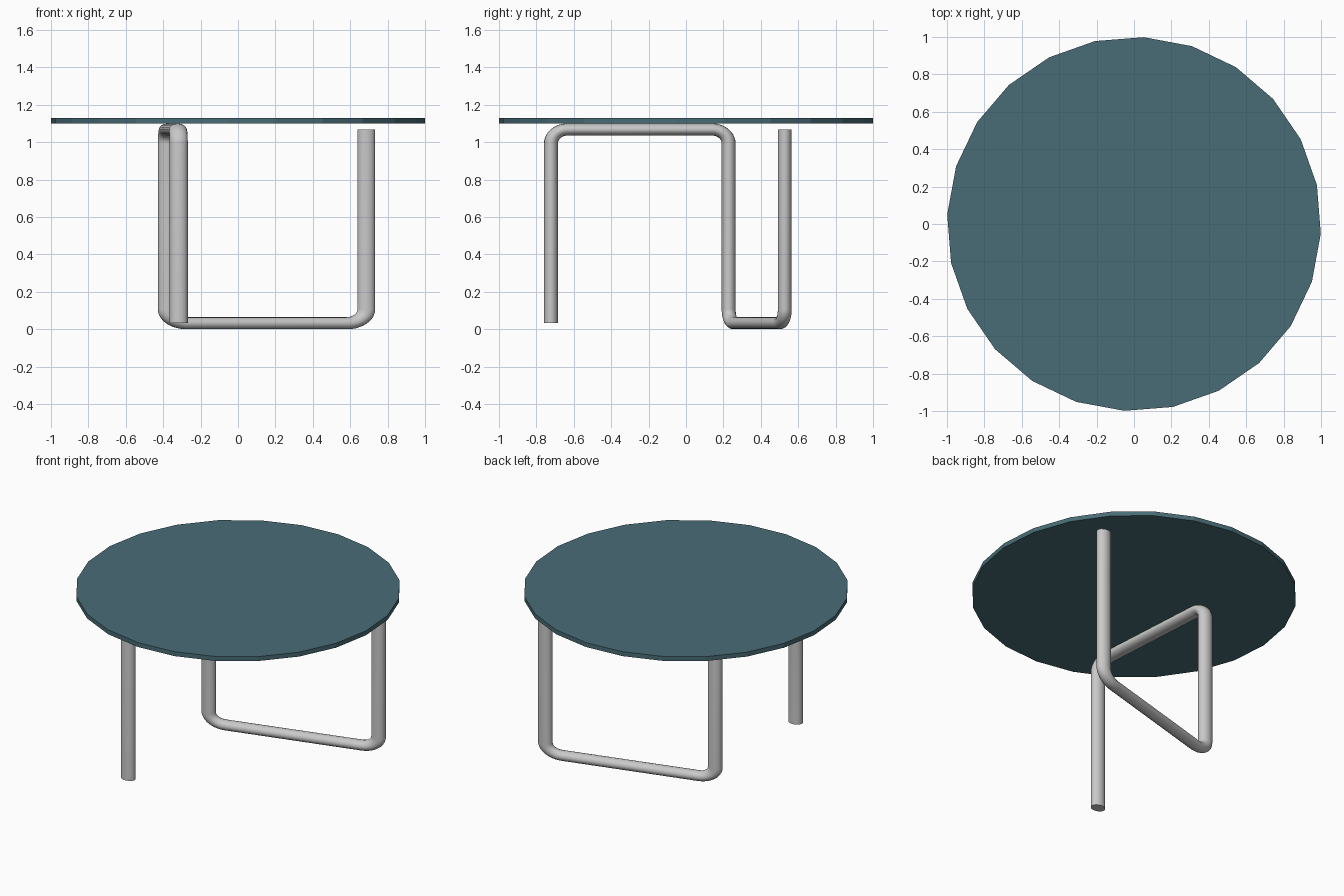
import bpy, math
from mathutils import Vector

if "Cube" in bpy.data.objects:
    bpy.data.objects.remove(bpy.data.objects["Cube"])


def material(name, rgb):
    m = bpy.data.materials.new(name)
    m.diffuse_color = (*rgb, 1.0)
    m.use_nodes = True
    m.node_tree.nodes["Principled BSDF"].inputs["Base Color"].default_value = m.diffuse_color
    return m


teal = material("teal glass", (0.066, 0.15, 0.18))
steel = material("brushed steel", (0.58, 0.58, 0.58))

# Round table top with 24 flat sides
bpy.ops.mesh.primitive_cylinder_add(vertices=24, radius=1.0, depth=0.03,
                                    location=(0, 0, 1.115),
                                    rotation=(0, 0, math.radians(-3)))
top = bpy.context.object
top.name = "table_top"
top.data.materials.append(teal)

# Bent tube frame: a round tube of radius 1, stretched per axis
STRETCH = Vector((0.0485, 0.0375, 0.0325))
BEND = 2.3
corners = [(-0.317, -0.722, 0.034), (-0.317, -0.722, 1.068),
           (-0.38, 0.228, 1.068), (-0.38, 0.228, 0.0325),
           (0.686, 0.528, 0.0325), (0.686, 0.528, 1.068)]
pts = [Vector(a / b for a, b in zip(c, STRETCH)) for c in corners]


def rounded(points, radius, steps=10):
    """Replace each right-angle corner by an arc."""
    path = [points[0]]
    for prev, cur, nxt in zip(points, points[1:], points[2:]):
        d0 = (prev - cur).normalized()
        d1 = (nxt - cur).normalized()
        centre = cur + (d0 + d1) * radius
        for i in range(steps + 1):
            t = math.pi / 2 * i / steps
            path.append(centre - d1 * radius * math.cos(t) - d0 * radius * math.sin(t))
    return path + [points[-1]]


path = rounded(pts, BEND)
curve = bpy.data.curves.new("tube_frame", 'CURVE')
curve.dimensions = '3D'
curve.bevel_depth = 1.0
curve.bevel_resolution = 6
curve.use_fill_caps = True
spline = curve.splines.new('POLY')
spline.points.add(len(path) - 1)
for p, co in zip(spline.points, path):
    p.co = (*co, 1.0)
frame = bpy.data.objects.new("tube_frame", curve)
frame.scale = STRETCH
bpy.context.collection.objects.link(frame)

bpy.ops.object.select_all(action='DESELECT')
frame.select_set(True)
bpy.context.view_layer.objects.active = frame
bpy.ops.object.convert(target='MESH')
frame = bpy.context.object
bpy.ops.object.transform_apply(location=False, rotation=False, scale=True)
frame.data.materials.clear()
frame.data.materials.append(steel)
bpy.ops.object.shade_smooth_by_angle(angle=math.radians(40))
